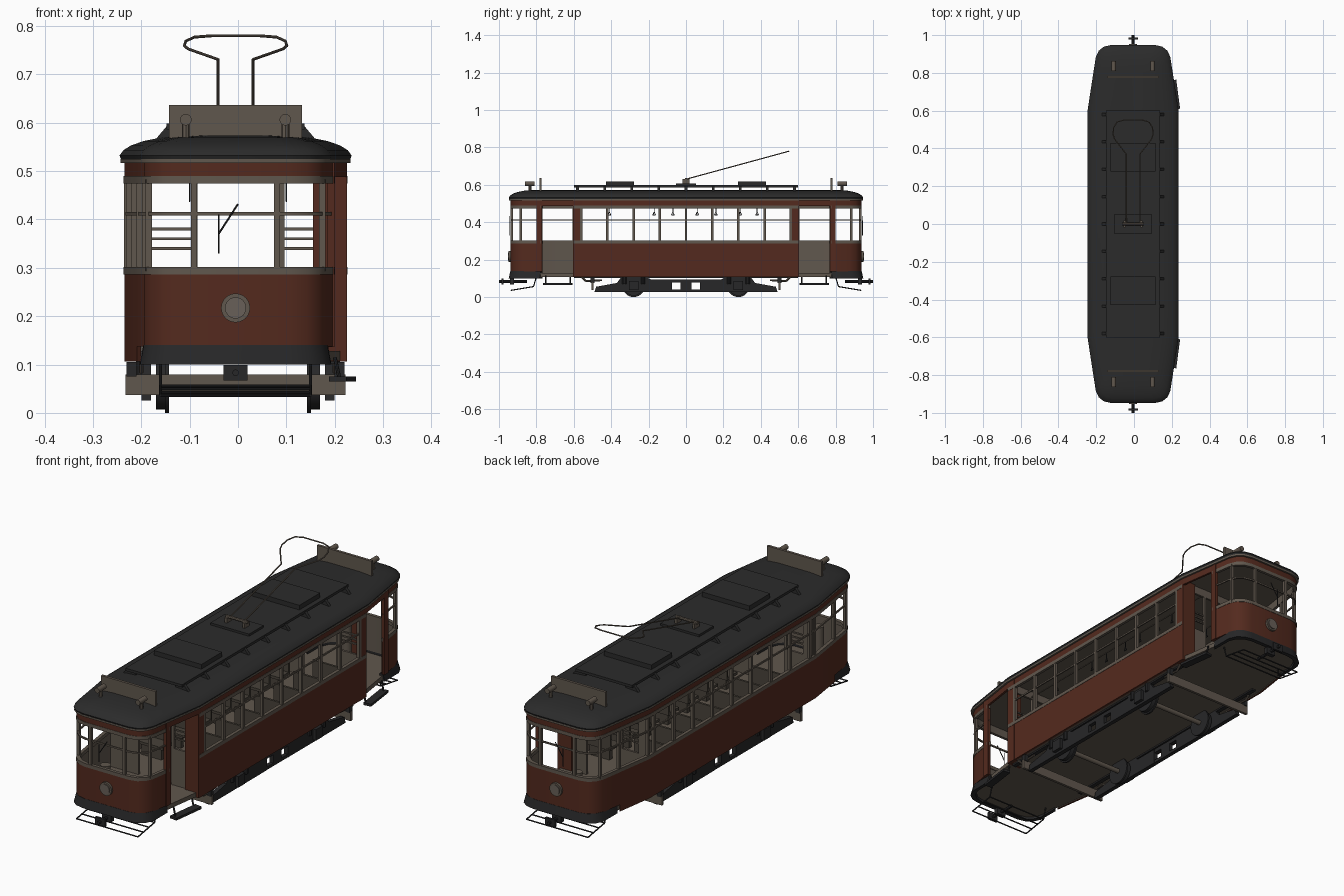
import bpy, bmesh, math
from mathutils import Vector, Matrix

if "Cube" in bpy.data.objects:
    bpy.data.objects.remove(bpy.data.objects["Cube"])


def material(name, rgb):
    m = bpy.data.materials.new(name)
    m.use_nodes = True
    m.diffuse_color = (*rgb, 1)
    m.node_tree.nodes["Principled BSDF"].inputs["Base Color"].default_value = (*rgb, 1)
    return m


RED = material("oxide red", (0.088, 0.023, 0.013))
ROOF = material("roof grey", (0.024, 0.024, 0.024))
BROWN = material("grey brown", (0.118, 0.096, 0.075))
BLACK = material("iron black", (0.02, 0.02, 0.021))
SEAT = material("seat brown", (0.065, 0.054, 0.042))
LENS = material("lamp glass", (0.14, 0.117, 0.098))
CX, W, L = -0.005, 0.23, 0.94
ENDS = (-1, 1)


def finish(name, bm, *mats, smooth=False):
    bmesh.ops.recalc_face_normals(bm, faces=bm.faces)
    me = bpy.data.meshes.new(name)
    bm.to_mesh(me)
    bm.free()
    for m in mats:
        me.materials.append(m)
    ob = bpy.data.objects.new(name, me)
    bpy.context.collection.objects.link(ob)
    if smooth:
        bpy.ops.object.select_all(action='DESELECT')
        ob.select_set(True)
        bpy.context.view_layer.objects.active = ob
        bpy.ops.object.shade_smooth_by_angle(angle=math.radians(35))
    return ob


def boxes(name, mat, items, turn=0):
    """One object from (centre, size) pairs."""
    bm = bmesh.new()
    for c, s in items:
        m = Matrix.Translation(c) @ Matrix.Rotation(turn, 4, 'Z') @ Matrix.Diagonal((*s, 1))
        bmesh.ops.create_cube(bm, size=1, matrix=m)
    return finish(name, bm, mat)


def rods(name, mat, paths, r, sides=8):
    """One object of round bars along polylines."""
    bm = bmesh.new()
    for path in paths:
        for a, b in zip(path, path[1:]):
            a, b = Vector(a), Vector(b)
            m = Matrix.Translation((a + b) / 2) @ (b - a).to_track_quat('Z', 'Y').to_matrix().to_4x4()
            bmesh.ops.create_cone(bm, cap_ends=True, segments=sides, radius1=r, radius2=r,
                                  depth=(b - a).length, matrix=m)
    return finish(name, bm, mat, smooth=True)


def prisms(name, mat, items):
    """One object of flat outlines, each pushed along a vector."""
    bm = bmesh.new()
    for pts, push in items:
        f = bm.faces.new([bm.verts.new(p) for p in pts])
        moved = bmesh.ops.extrude_face_region(bm, geom=[f])["geom"]
        bmesh.ops.translate(bm, vec=push, verts=[v for v in moved if isinstance(v, bmesh.types.BMVert)])
    return finish(name, bm, mat)


def off(p, d):
    return (CX + p[0] * (1 + d / W), p[1] * (1 + d / L))


def band(name, path, z0, z1, outer, inner, closed=False, grow=0.0, flare=0.0, t=0.01):
    """Upright wall strip of thickness t following a plan path."""
    bm = bmesh.new()
    rings = [[bm.verts.new((*off(p, d), z)) for d, z in
              ((grow + flare, z0), (grow, z1), (grow - t, z1), (grow - t, z0))] for p in path]
    pairs = list(zip(rings, rings[1:])) + ([(rings[-1], rings[0])] if closed else [])
    for a, b in pairs:
        for j in range(4):
            k = (j + 1) % 4
            bm.faces.new((a[j], a[k], b[k], b[j])).material_index = int(j == 2)
    if not closed:
        bm.faces.new(rings[0])
        bm.faces.new(rings[-1])
    return finish(name, bm, outer, inner, smooth=True)


def loft(name, path, levels, mat):
    bm = bmesh.new()
    rings = [[bm.verts.new((*off(p, d), z)) for p in path] for d, z in levels]
    n = len(path)
    for a, b in zip(rings, rings[1:]):
        for i in range(n):
            bm.faces.new((a[i], a[(i + 1) % n], b[(i + 1) % n], b[i]))
    bm.faces.new(rings[0])
    bm.faces.new(rings[-1])
    return finish(name, bm, mat, smooth=True)


# Plan outlines: open at the doorways on one side
corner = [(0.189, -0.875), (0.174, -0.908), (0.148, -0.929), (0.11, -0.938)]


def cab(first):
    side = [first] + corner
    return side + [(-x, y) for x, y in reversed(side)]


front = cab((0.204, -0.775))
back = [(x, -y) for x, y in reversed(front)]
left_side = [(-W, -0.6), (-W, 0.6)]
main = front + left_side + back
door_side = [(W, -0.6), (W, 0.6)]
whole = main + door_side[::-1]
skirt = cab((0.19, -0.775))

# Body walls
band("main_lower_panel", main, 0.137, 0.288, RED, BROWN)
band("left_sill_panel", [front[-1]] + left_side + [back[0]], 0.106, 0.138, RED, BROWN)
band("door_side_lower_panel", door_side, 0.106, 0.288, RED, BROWN)
for label, path in (("main", main), ("door_side", door_side)):
    band(label + "_belt_rail", path, 0.286, 0.302, BROWN, BROWN, grow=0.0015, t=0.015)
    band(label + "_window_rail", path, 0.408, 0.415, BROWN, BROWN, grow=-0.002, t=0.006)
    band(label + "_window_header", path, 0.474, 0.49, BROWN, BROWN, grow=0.0015, t=0.013)
band("letter_board", whole, 0.488, 0.52, RED, BROWN, closed=True)
band("gutter", whole, 0.517, 0.525, BROWN, BROWN, closed=True, grow=0.008, t=0.018)
band("front_skirt", skirt, 0.1, 0.14, BLACK, BLACK, grow=0.001, flare=0.009)
band("back_skirt", [(x, -y) for x, y in skirt], 0.1, 0.14, BLACK, BLACK, grow=0.001, flare=0.009)
loft("floor", whole, ((-0.012, 0.108), (-0.012, 0.128)), BROWN)
loft("ceiling", whole, ((-0.008, 0.512), (-0.008, 0.519)), BROWN)
loft("roof", whole, ((0.006, 0.522), (0.01, 0.532), (0.002, 0.543), (-0.014, 0.553),
                     (-0.04, 0.562), (-0.075, 0.569), (-0.13, 0.573)), ROOF)

# Window posts and door pillars
post = (0.013, 0.013, 0.19)
spots = [(s * W, i * 0.14) for s in ENDS for i in range(-4, 5)]
for e in ENDS:
    spots += [(-0.226, e * 0.6), (-0.203, e * 0.775)]
    spots += [(s * 0.088, e * 0.932) for s in ENDS] + [(s * 0.184, e * 0.883) for s in ENDS]
boxes("window_posts", BROWN, [((CX + x * 0.975, y, 0.388), post) for x, y in spots])
boxes("door_pillars", RED, [((0.192, e * 0.785, 0.328), (0.016, 0.03, 0.384)) for e in ENDS]
      + [((0.2165, e * 0.58, 0.313), (0.018, 0.045, 0.414)) for e in ENDS]
      + [((0.19, e * 0.6, 0.313), (0.07, 0.01, 0.414)) for e in ENDS])

# Interior bulkheads, guard bars and seats
parts = []
for e in ENDS:
    for s in ENDS:
        parts += [((s * 0.15, e * 0.592, 0.21), (0.13, 0.01, 0.17)),
                  ((s * 0.09, e * 0.592, 0.32), (0.012, 0.012, 0.39))]
        parts += [((s * 0.15, e * 0.592, z), (0.12, 0.006, 0.006)) for z in (0.34, 0.36, 0.38)]
    parts += [((CX, e * 0.592, 0.495), (0.43, 0.01, 0.04)), ((-0.203, e * 0.592, 0.32), (0.048, 0.01, 0.39))]
boxes("bulkheads", BROWN, parts)
seats = []
for i in range(-3, 4):
    for s in ENDS:
        seats += [((s * 0.135, i * 0.14, 0.195), (0.15, 0.07, 0.012)),
                  ((s * 0.135, i * 0.14 + 0.035, 0.24), (0.15, 0.01, 0.1)),
                  ((s * 0.135, i * 0.14, 0.16), (0.1, 0.02, 0.06))]
boxes("seats", SEAT, seats)

# Hand rails and hanging straps
rods("hand_rails", BROWN, [[(s * 0.1, -0.59, 0.483), (s * 0.1, 0.59, 0.483)] for s in ENDS], 0.003)
straps = []
for s in ENDS:
    for y in (-0.41, -0.17, -0.07, 0.06, 0.16, 0.29, 0.38):
        x = s * 0.1
        straps.append([(x, y, 0.483), (x, y, 0.455), (x, y - 0.008, 0.438), (x, y + 0.008, 0.438), (x, y, 0.455)])
rods("hanging_straps", BLACK, straps, 0.002, 6)

for e, end in ((-1, "front"), (1, "back")):
    # Cab control, headlight and wiper
    rods(end + "_control_stand", BROWN, [[(-0.06, e * 0.87, 0.128), (-0.06, e * 0.87, 0.285)]], 0.022, 16)
    rods(end + "_headlight_rim", BROWN, [[(CX, e * 0.93, 0.217), (CX, e * 0.948, 0.217)]], 0.03, 24)
    rods(end + "_headlight_glass", LENS, [[(CX, e * 0.94, 0.217), (CX, e * 0.952, 0.217)]], 0.022, 24)
    rods(end + "_wiper", BLACK, [[(0, e * 0.943, 0.432), (-0.04, e * 0.943, 0.37)],
                                 [(-0.04, e * 0.943, 0.41), (-0.04, e * 0.943, 0.33)]], 0.002, 6)

    # Roof sign board and marker lamps
    boxes(end + "_sign_board", BROWN, [((CX, e * 0.778, 0.602), (0.275, 0.012, 0.068))])
    rods(end + "_lamp_stalks", BROWN, [[(s * 0.103 + CX, e * 0.835, 0.565), (s * 0.103 + CX, e * 0.835, 0.6)]
                                       for s in ENDS], 0.008)
    rods(end + "_marker_lamps", BROWN, [[(s * 0.103 + CX, e * 0.81, 0.606), (s * 0.103 + CX, e * 0.862, 0.606)]
                                        for s in ENDS], 0.012, 14)

    # Coupler and lifeguard tray
    rods(end + "_coupler_bar", BLACK, [[(CX, e * 0.85, 0.083), (CX, e, 0.083)]], 0.007)
    boxes(end + "_coupler_head", BLACK, [((CX, e * 0.982, 0.083), (0.05, 0.01, 0.033)),
                                         ((CX, e * 0.93, 0.083), (0.045, 0.02, 0.03))])
    tray = [[(CX - 0.155, e * y, z), (CX + 0.155, e * y, z)] for y, z in
            ((0.935, 0.036), (0.895, 0.042), (0.855, 0.049), (0.815, 0.056))]
    tray += [[(CX + s * 0.155, e * 0.935, 0.036), (CX + s * 0.155, e * 0.815, 0.056),
              (CX + s * 0.155, e * 0.8, 0.108)] for s in ENDS]
    rods(end + "_lifeguard_tray", BLACK, tray, 0.003)

    # Cross plank ahead of the truck and its hangers
    boxes(end + "_cross_plank", BROWN, [((CX, e * 0.5, 0.058), (0.455, 0.012, 0.042))])
    boxes(end + "_plank_brackets", BLACK, [((CX + s * 0.215, e * 0.5, 0.09), (0.02, 0.02, 0.03)) for s in ENDS])
    rods(end + "_plank_hangers", BROWN, [[(s * 0.2, e * 0.56, 0.11), (s * 0.2, e * 0.535, 0.085),
                                          (s * 0.2, e * 0.45, 0.09)] for s in ENDS], 0.005)

    # Boarding step under the doorway
    boxes(end + "_step", BLACK, [((0.216, e * 0.685, 0.07), (0.036, 0.155, 0.011))], turn=e * 0.13)
    rods(end + "_step_hangers", BLACK, [[(0.2, e * y, 0.115), (0.21, e * y, 0.07)] for y in (0.62, 0.75)], 0.004)

# Raised roof walkway with wedge brackets and hatch boxes
rows = [i * 0.145 for i in range(-4, 5)]
boxes("roof_walkway", ROOF, [((CX, 0, 0.592), (0.285, 1.2, 0.012))])
prisms("walkway_brackets", ROOF, [([(CX + s * x, y - 0.007, z) for x, z in
                                    ((0.1, 0.566), (0.165, 0.566), (0.143, 0.592), (0.1, 0.592))], (0, 0.014, 0))
                                  for s in ENDS for y in rows])
boxes("roof_hatches", ROOF, [((CX, e * 0.353, 0.607), (0.24, 0.15, 0.024)) for e in ENDS])
boxes("collector_base", ROOF, [((CX, 0, 0.602), (0.195, 0.105, 0.012))])

# Current collector bow on a sloping pair of poles
half = [(0.036, 0), (0.036, 0.37), (0.098, 0.45), (0.106, 0.475), (0.103, 0.51), (0.085, 0.54), (0.05, 0.55)]
bow = [(s * x, y, 0.63 + 0.272 * y) for s, side in ((1, half), (-1, half[::-1])) for x, y in side]
rods("collector_bow", BROWN, [[(x + CX, y, z) for x, y, z in bow]], 0.003)
rods("collector_pivot", BROWN, [[(CX - 0.055, 0, 0.63), (CX + 0.055, 0, 0.63)]], 0.007)
boxes("collector_feet", BROWN, [((CX + s * 0.045, 0, 0.617), (0.012, 0.035, 0.026)) for s in ENDS])

# Truck side frames: mirrored plates joined by top and bottom bars
profile = [(0.075, 0.026), (0.49, 0.026), (0.48, 0.055), (0.37, 0.075), (0.345, 0.108),
           (0.215, 0.108), (0.19, 0.095), (0.075, 0.095)]
prisms("truck_side_frames", BLACK, [([(s * 0.18, e * y, z) for y, z in profile], (s * 0.02, 0, 0))
                                    for s in ENDS for e in ENDS])
boxes("truck_bars", BLACK, [((s * 0.19, 0, z), (0.018, 0.17, h)) for s in ENDS for z, h in ((0.033, 0.014), (0.086, 0.018))]
      + [((s * 0.19, 0, 0.058), (0.018, 0.06, 0.05)) for s in ENDS])
boxes("axle_boxes", BLACK, [((s * 0.205, e * 0.28, 0.062), (0.02, 0.05, 0.05)) for s in ENDS for e in ENDS])
rods("springs", BLACK, [[(s * 0.2, e * y, 0.07), (s * 0.2, e * y, 0.11)]
                        for s in ENDS for e in ENDS for y in (0.23, 0.33)], 0.011, 10)
rods("axles", BROWN, [[(-0.2, e * 0.28, 0.06), (0.2, e * 0.28, 0.06)] for e in ENDS], 0.011, 12)
for part, x0, x1, r in (("wheel_treads", 0.147, 0.17, 0.053), ("wheel_flanges", 0.143, 0.151, 0.06)):
    rods(part, BLACK, [[(s * x0, e * 0.28, 0.06), (s * x1, e * 0.28, 0.06)] for s in ENDS for e in ENDS], r, 28)
boxes("chassis_sills", BLACK, [((s * 0.19, 0, 0.107), (0.02, 1.2, 0.012)) for s in ENDS])
